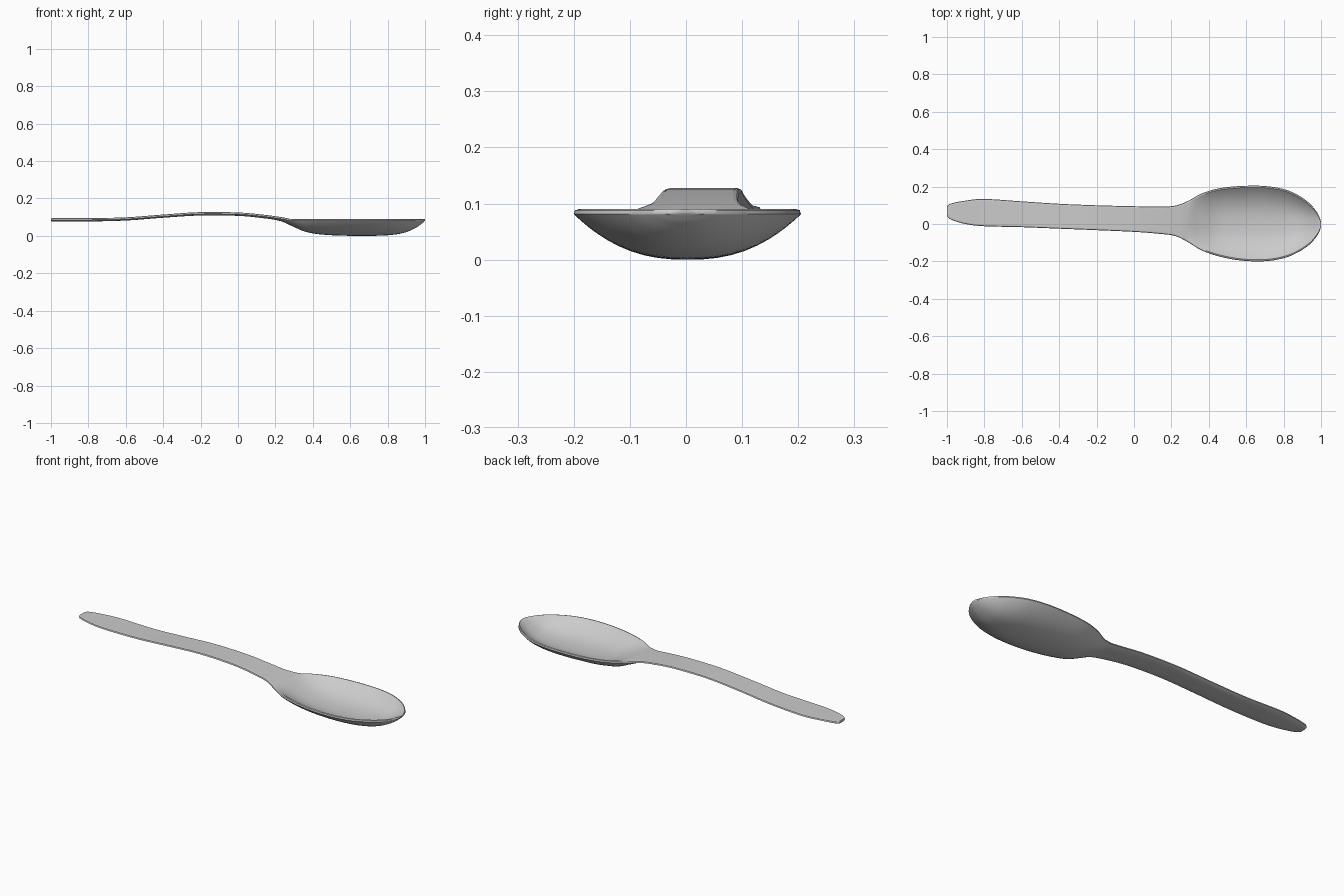
import bpy, bmesh, math
from mathutils import Vector

if "Cube" in bpy.data.objects:
    bpy.data.objects.remove(bpy.data.objects["Cube"])

# Stations along the spoon: x, right edge y, left edge y, centre top z, centre bottom z
STATIONS = [
    (-1.0, .055, .085, .091, .081), (-.996, .037, .10, .094, .078),
    (-.97, .02, .112, .095, .077), (-.9, .0, .125, .095, .077),
    (-.8, -.012, .134, .095, .077), (-.6, -.017, .121, .099, .082),
    (-.4, -.025, .108, .114, .097), (-.2, -.033, .10, .127, .109),
    (0, -.042, .095, .125, .107), (.13, -.052, .093, .114, .095),
    (.22, -.064, .098, .102, .081), (.29, -.098, .124, .088, .052),
    (.36, -.14, .162, .062, .022), (.45, -.172, .19, .034, .007),
    (.57, -.195, .203, .022, .001), (.7, -.199, .203, .02, .0),
    (.81, -.18, .184, .023, .004), (.89, -.144, .147, .036, .017),
    (.945, -.104, .104, .061, .04), (.98, -.062, .06, .082, .063),
    (.995, -.032, .028, .089, .077), (1.0, -.012, .01, .089, .083),
]
RIM_Z, COLS, STEPS = .09, 24, 5


def spline(points, steps):
    """Smooth curve through the stations (Catmull-Rom on every value)."""
    pts = [Vector(p) for p in points]
    pts = [pts[0]] + pts + [pts[-1]]
    out = []
    for i in range(1, len(pts) - 2):
        a, b, c, d = pts[i - 1:i + 3]
        for k in range(steps):
            t = k / steps
            out.append(.5 * (2 * b + (c - a) * t + (2 * a - 5 * b + 4 * c - d) * t * t
                             + (3 * b - a - 3 * c + d) * t ** 3))
    return out + [pts[-2]]


def section(x, lo, hi, top, bottom):
    """Closed cross-section: dished top, rounded rim, domed underside."""
    mid, half = (lo + hi) / 2, (hi - lo) / 2
    edge = max(top, RIM_Z)
    inset = min(.009, half * .3)
    low = max(edge - .009, bottom + .002)
    blend = min(max((x - .2) / .2, 0), 1)
    power = 4 - 1.6 * blend
    ts = [math.sin(math.pi * (i / COLS - .5)) for i in range(COLS + 1)]
    ring = [(x, mid + t * (half - inset), top + (edge - top) * abs(t) ** 2.5) for t in ts]
    ring.append((x, mid + half - inset * .25, edge - .002))
    ring += [(x, mid - t * half, bottom + (low - bottom) * abs(t) ** power) for t in ts]
    ring.append((x, mid - half + inset * .25, edge - .002))
    return ring


# Spoon: skin the cross-sections, close both tips
bm = bmesh.new()
rings = [[bm.verts.new(p) for p in section(*s)] for s in spline(STATIONS, STEPS)]
for r, s in zip(rings, rings[1:]):
    for i in range(len(r)):
        j = (i + 1) % len(r)
        bm.faces.new((r[i], s[i], s[j], r[j]))
bm.faces.new(rings[0])
bm.faces.new(rings[-1][::-1])
bmesh.ops.recalc_face_normals(bm, faces=bm.faces)
mesh = bpy.data.meshes.new("spoon")
bm.to_mesh(mesh)
bm.free()
spoon = bpy.data.objects.new("spoon", mesh)
bpy.context.collection.objects.link(spoon)
bpy.context.view_layer.objects.active = spoon
spoon.select_set(True)
bpy.ops.object.shade_smooth_by_angle(angle=math.radians(50))
